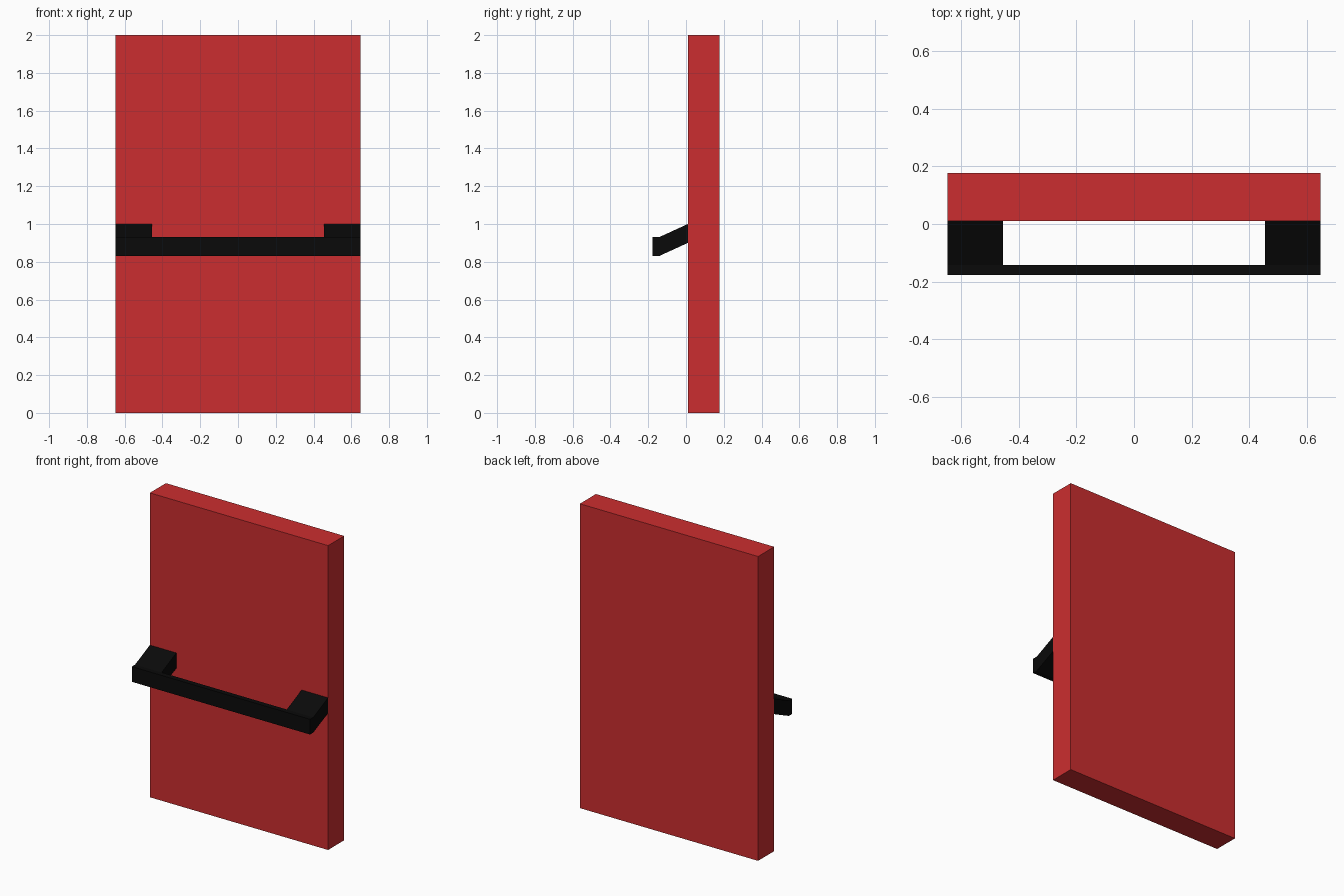
import bpy
import bmesh
from mathutils import Vector

default = bpy.data.objects.get("Cube")
if default:
    bpy.data.objects.remove(default, do_unlink=True)


def make_material(name, colour):
    mat = bpy.data.materials.new(name)
    mat.use_nodes = True
    mat.diffuse_color = colour
    mat.node_tree.nodes["Principled BSDF"].inputs["Base Color"].default_value = colour
    return mat


def extrude_profile(name, profile, x0, x1, mat):
    """Extrude a closed (y, z) profile from x0 to x1."""
    bm = bmesh.new()
    face = bm.faces.new([bm.verts.new((x0, y, z)) for y, z in profile])
    result = bmesh.ops.extrude_face_region(bm, geom=[face])
    verts = [v for v in result["geom"] if isinstance(v, bmesh.types.BMVert)]
    bmesh.ops.translate(bm, verts=verts, vec=Vector((x1 - x0, 0, 0)))
    bmesh.ops.recalc_face_normals(bm, faces=bm.faces)
    mesh = bpy.data.meshes.new(name)
    bm.to_mesh(mesh)
    bm.free()
    mesh.materials.append(mat)
    obj = bpy.data.objects.new(name, mesh)
    bpy.context.collection.objects.link(obj)
    return obj


red = make_material("red", (0.6, 0.027, 0.029, 1))
black = make_material("black", (0.003, 0.003, 0.003, 1))

half_width, arm_inner = 0.648, 0.455
front, back = 0.01, 0.177
bar_front, bar_back = -0.177, -0.143
bar_low, bar_high = 0.83, 0.93

# Door slab
extrude_profile("door_panel", [(front, 0), (back, 0), (back, 2), (front, 2)],
                -half_width, half_width, red)

# Horizontal push bar
extrude_profile("push_bar", [(bar_front, bar_low), (bar_back, bar_low),
                             (bar_back, bar_high), (bar_front, bar_high)],
                -half_width, half_width, black)

# Sloping arms that carry the bar
arm_profile = [(bar_back, bar_low), (front, 0.9), (front, 1), (bar_back, bar_high)]
for side, sign in (("left", 1), ("right", -1)):
    extrude_profile(side + "_arm", arm_profile, sign * arm_inner, sign * half_width, black)
